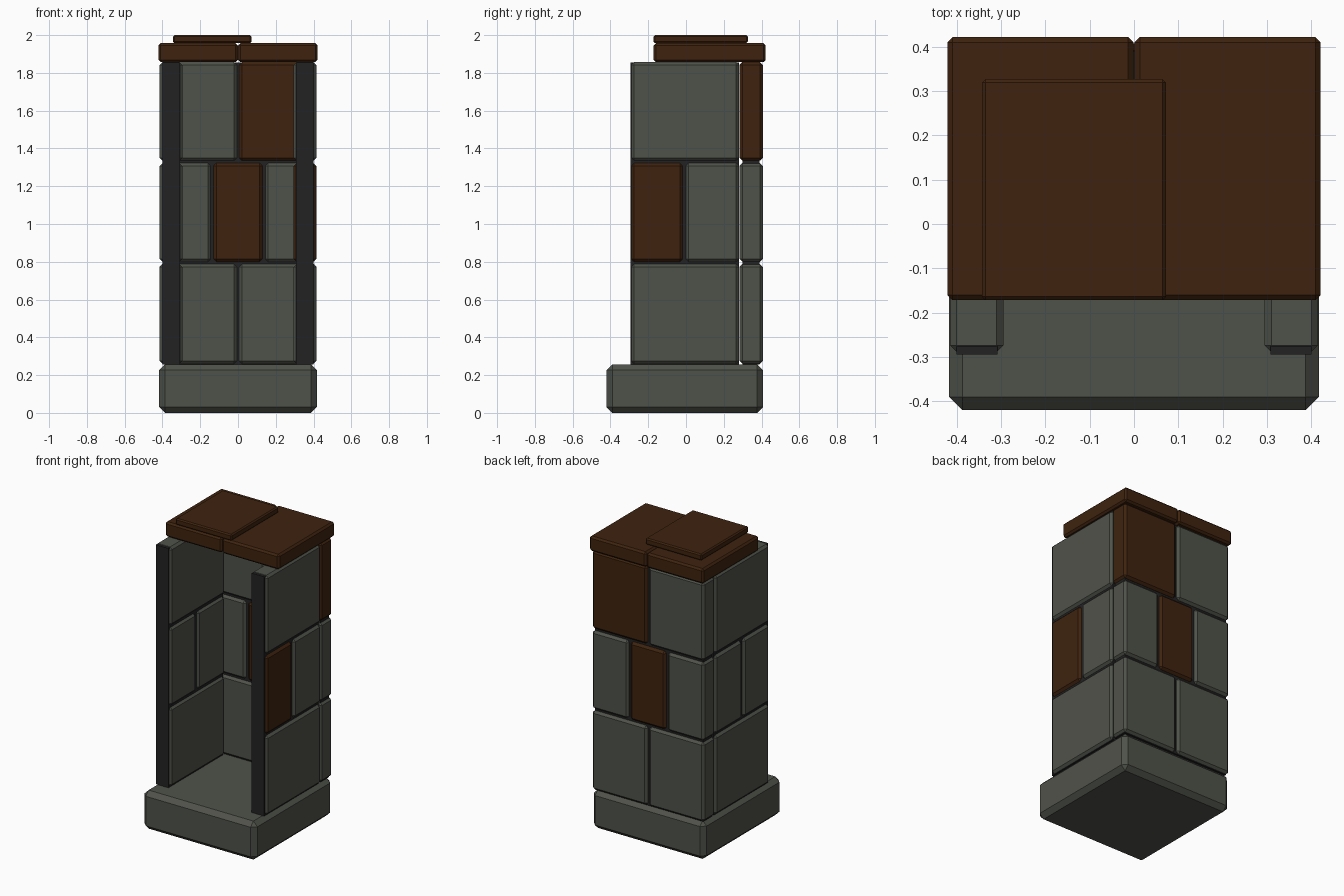
import bpy, bmesh

if "Cube" in bpy.data.objects:
    bpy.data.objects.remove(bpy.data.objects["Cube"])


def mat(name, rgb):
    m = bpy.data.materials.new(name)
    m.diffuse_color = (*rgb, 1)
    m.use_nodes = True
    m.node_tree.nodes["Principled BSDF"].inputs["Base Color"].default_value = m.diffuse_color
    return m


STONE = mat("grey_stone", (0.078, 0.084, 0.068))
RUST = mat("rusty_brown", (0.049, 0.0165, 0.0045))
DARK = mat("dark_core", (0.0165, 0.0165, 0.0165))


def box(name, x, y, z, material, bevel=0.0):
    """Chamfered box from its x, y and z ranges."""
    bm = bmesh.new()
    bmesh.ops.create_cube(bm, size=1)
    for v in bm.verts:
        for i, (a, b) in enumerate((x, y, z)):
            v.co[i] = a if v.co[i] < 0 else b
    if bevel:
        bmesh.ops.bevel(bm, geom=bm.edges[:], offset=bevel, segments=1,
                        affect='EDGES', profile=0.5)
    bmesh.ops.recalc_face_normals(bm, faces=bm.faces[:])
    me = bpy.data.meshes.new(name)
    bm.to_mesh(me)
    bm.free()
    me.materials.append(material)
    ob = bpy.data.objects.new(name, me)
    bpy.context.collection.objects.link(ob)
    return ob


# base block
box("base", (-0.417, 0.417), (-0.42, 0.407), (0, 0.257), STONE, 0.03)

# dark wall cores, seen in the joints between slabs
CORE_Z = (0.257, 1.855)
box("back_core", (-0.4, 0.4), (0.298, 0.39), CORE_Z, DARK)
for side, s in (("left", -1), ("right", 1)):
    box(side + "_core", sorted((s * 0.308, s * 0.4)), (-0.295, 0.28), CORE_Z, DARK)

ROWS = [(0.26, 0.788), (0.8, 1.322), (1.335, 1.857)]

# back wall slabs: two, three, two
BACK = [
    [(-0.413, -0.006, STONE), (0.006, 0.413, STONE)],
    [(-0.413, -0.145, STONE), (-0.13, 0.13, RUST), (0.145, 0.413, STONE)],
    [(-0.413, -0.006, STONE), (0.006, 0.413, RUST)],
]
for r, row in enumerate(BACK):
    for i, (a, b, m) in enumerate(row):
        box(f"back_slab_{r}_{i}", (a, b), (0.283, 0.407), ROWS[r], m, 0.015)

# side wall slabs: one, two, one
for side, s in (("left", -1), ("right", 1)):
    mid = RUST if s > 0 else STONE
    rows = [[(-0.289, 0.281, STONE)],
            [(-0.289, -0.018, mid), (-0.001, 0.281, STONE)],
            [(-0.289, 0.281, STONE)]]
    for r, row in enumerate(rows):
        for i, (a, b, m) in enumerate(row):
            box(f"{side}_slab_{r}_{i}", sorted((s * 0.295, s * 0.415)), (a, b),
                ROWS[r], m, 0.015)

# roof slabs and the thin plate on top
box("roof_left", (-0.421, -0.001), (-0.172, 0.422), (1.857, 1.957), RUST, 0.012)
box("roof_right", (0.001, 0.421), (-0.172, 0.422), (1.857, 1.957), RUST, 0.012)
box("roof_plate", (-0.343, 0.072), (-0.172, 0.327), (1.957, 2.0), RUST, 0.008)
